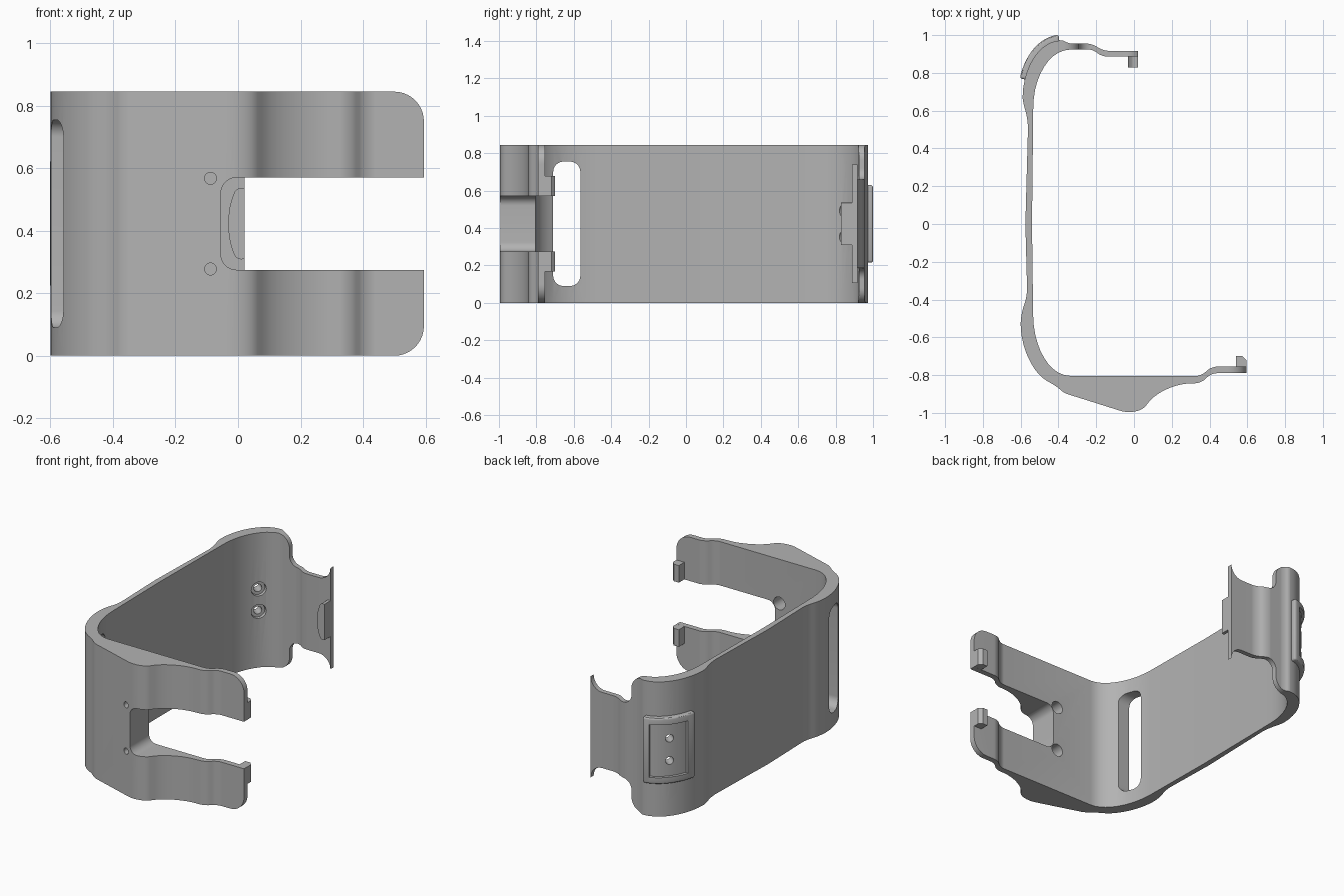
import bpy, bmesh
from math import sin, cos, radians, pi
from mathutils import Vector

old = bpy.data.objects.get("Cube")
if old:
    bpy.data.objects.remove(old, do_unlink=True)

H = 0.845
MID = H / 2
grey = bpy.data.materials.new("plain grey")
grey.use_nodes = True
grey.diffuse_color = (0.45, 0.45, 0.45, 1)
grey.node_tree.nodes["Principled BSDF"].inputs["Base Color"].default_value = grey.diffuse_color


def rounded(corners, steps=10):
    """Corners are (x, y), (x, y, setback) or (x, y, setback in, setback out)."""
    out, n = [], len(corners)
    for i, c in enumerate(corners):
        v = Vector(c[:2])
        if len(c) == 2:
            out.append(v)
            continue
        a = (Vector(corners[i - 1][:2]) - v).normalized() * c[2]
        b = (Vector(corners[(i + 1) % n][:2]) - v).normalized() * c[-1]
        for k in range(steps + 1):
            t = pi / 2 * k / steps
            out.append(v + a * (1 - sin(t)) + b * (1 - cos(t)))
    return out


def prism(name, pts, lo, hi, axis="z"):
    """Extrude a flat outline along an axis."""
    place = {"z": lambda p, h: (p[0], p[1], h),
             "y": lambda p, h: (p[0], h, p[1]),
             "x": lambda p, h: (h, p[0], p[1])}[axis]
    bm = bmesh.new()
    low = [bm.verts.new(place(p, lo)) for p in pts]
    top = [bm.verts.new(place(p, hi)) for p in pts]
    bm.faces.new(low)
    bm.faces.new(top)
    for i in range(len(pts)):
        j = (i + 1) % len(pts)
        bm.faces.new((low[i], low[j], top[j], top[i]))
    bmesh.ops.recalc_face_normals(bm, faces=bm.faces)
    return finish(name, bm)


def finish(name, bm):
    me = bpy.data.meshes.new(name)
    bm.to_mesh(me)
    bm.free()
    me.materials.append(grey)
    ob = bpy.data.objects.new(name, me)
    bpy.context.collection.objects.link(ob)
    return ob


def rod(name, start, end, r1, r2):
    start, end = Vector(start), Vector(end)
    d = end - start
    bm = bmesh.new()
    bmesh.ops.create_cone(bm, cap_ends=True, segments=24, radius1=r1, radius2=r2, depth=d.length)
    rot = d.to_track_quat("Z", "Y").to_matrix()
    for v in bm.verts:
        v.co = rot @ v.co + (start + end) / 2
    return finish(name, bm)


def activate(ob):
    bpy.ops.object.select_all(action="DESELECT")
    ob.select_set(True)
    bpy.context.view_layer.objects.active = ob


def cut(targets, cutter):
    cutter.hide_render = True
    for ob in targets:
        activate(ob)
        m = ob.modifiers.new("cut", "BOOLEAN")
        m.operation, m.solver, m.object = "DIFFERENCE", "EXACT", cutter
        bpy.ops.object.modifier_apply(modifier=m.name)
    bpy.data.objects.remove(cutter, do_unlink=True)


def flip(pts, side):
    """Mirror an outline about mid height."""
    return [(p[0], MID + side * (p[1] - MID)) for p in pts]


# Main bent band: inner line, then outer line
band = prism("clip_band", rounded([
    (0.595, -0.755), (0.41, -0.755, .03), (0.355, -0.805, .03),
    (-0.53, -0.803, .19, .32), (-0.54, 0), (-0.53, 0.92, .3, .19),
    (-0.215, 0.925, .03), (-0.175, 0.887, .03), (0.02, 0.887),
    (0.02, 0.917), (-0.165, 0.917, .03), (-0.22, 0.955, .03),
    (-0.345, 0.955, .02), (-0.375, 0.972, .01), (-0.585, 0.972, .2, .3),
    (-0.59, 0.65, .02, .05), (-0.56, 0.55, .05), (-0.575, 0),
    (-0.565, -0.38, .04), (-0.6, -0.48, .05), (-0.6, -0.75, .22, .16),
    (-0.41, -0.86, .02), (-0.37, -0.895, .02), (0.02, -1.018, .1, .07),
    (0.15, -0.85, .12, .14), (0.355, -0.842, .03), (0.41, -0.79, .03),
    (0.595, -0.79)]), 0, H)

# Raised pad following the back corner
CX, CY, RX, RY = -0.385, 0.672, 0.2, 0.3


def corner(deg, off):
    s = radians(deg)
    n = Vector((-sin(s) / RX, cos(s) / RY)).normalized()
    return Vector((CX - RX * sin(s), CY + RY * cos(s))) + n * off


def strip(name, d0, d1, o0, o1, half):
    angles = [d0 + (d1 - d0) * k / 16 for k in range(17)]
    pts = [corner(a, o0) for a in angles] + [corner(a, o1) for a in reversed(angles)]
    return prism(name, pts, MID - half, MID + half)


pad = strip("corner_pad", 3, 72, -0.02, 0.03, 0.207)
activate(pad)
bev = pad.modifiers.new("soft rim", "BEVEL")
bev.width, bev.segments, bev.angle_limit = 0.012, 3, radians(50)
bpy.ops.object.modifier_apply(modifier=bev.name)
cut([pad], strip("recess_cutter", 13, 62, 0.012, 0.06, 0.165))

# Screw holes through pad and band, wider on the inside
for side in (-1, 1):
    z = MID + side * 0.07
    path = [(*corner(40, o), z) for o in (0.1, -0.15, -0.055, -0.2)]
    cut([band, pad], rod("screw_cutter", path[0], path[1], .024, .024))
    cut([band], rod("countersink_cutter", path[2], path[3], .042, .06))

for side in (-1, 1):
    # Back tab narrowing and arm tip corners
    tab = rounded([(-0.37, 0.95), (-0.37, H), (-0.29, H, .08), (-0.29, 0.66, .06),
                   (0.02, 0.66, .08), (0.02, H), (0.1, 0.95)])
    cut([band], prism("tab_cutter", flip(tab, side), 0.8, 1.1, "y"))
    tip = rounded([(0.5, 0.95), (0.5, H), (0.595, H, .095), (0.595, 0.74),
                   (0.7, 0.74), (0.7, 0.95)])
    cut([band], prism("tip_cutter", flip(tip, side), -1.1, -0.6, "y"))

# Opening between the two front arms
cut([band], prism("opening_cutter", rounded([
    (-0.055, 0.275, .05), (0.8, 0.275), (0.8, 0.57), (-0.055, 0.57, .05)]), -1.1, -0.6, "y"))

# Small front holes with wide bores behind them
for side in (-1, 1):
    z = MID + side * 0.145
    cut([band], rod("pin_cutter", (-0.088, -1.1, z), (-0.088, -0.7, z), .019, .019))
    cut([band], rod("bore_cutter", (-0.085, -0.94, z), (-0.085, -0.7, z), .04, .04))

# Strap slot in the front corner
cut([band], prism("slot_cutter", rounded([
    (-0.71, 0.09, .055), (-0.565, 0.09, .055), (-0.565, 0.755, .055),
    (-0.71, 0.755, .055)]), -0.8, -0.3, "x"))

# Arm hooks
parts = [band, pad]
for side, name in ((-1, "lower_arm_hook"), (1, "upper_arm_hook")):
    z = sorted((MID + side * 0.148, MID + side * 0.255))
    parts.append(prism(name, [(0.54, -0.76), (0.595, -0.76), (0.595, -0.72),
                              (0.575, -0.7), (0.54, -0.7)], *z))

# Curved catch on the back tab
parts.append(prism("tab_catch", rounded([
    (0.02, 0.31), (-0.005, 0.305, .02), (-0.05, MID, .09), (-0.005, 0.54, .02),
    (0.02, 0.535)]), 0.828, 0.89, "y"))

for ob in parts:
    activate(ob)
    bpy.ops.object.shade_smooth_by_angle(angle=radians(30))
